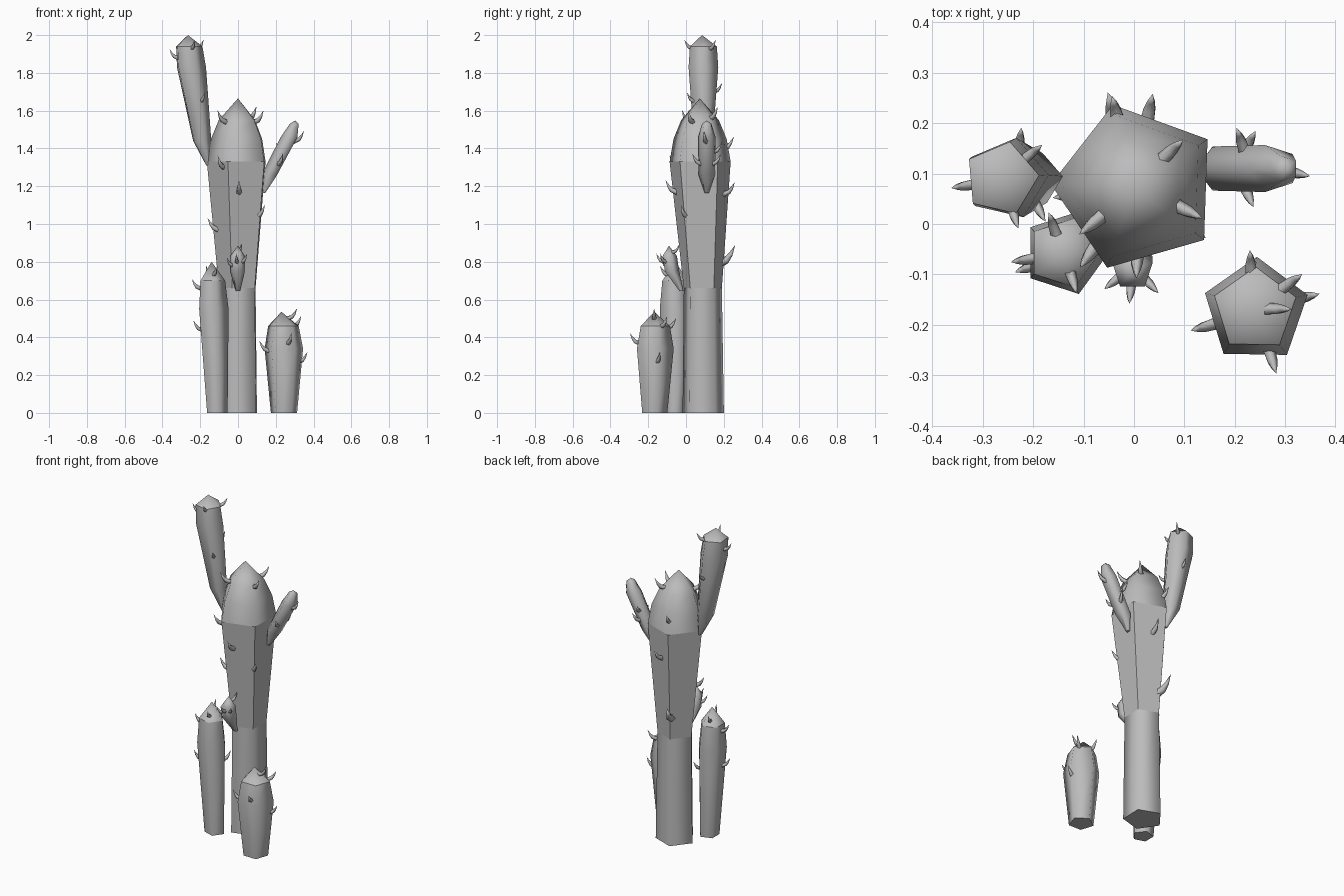
import bpy, bmesh
from math import sin, cos, radians
from mathutils import Vector

cube = bpy.data.objects.get("Cube")
if cube:
    bpy.data.objects.remove(cube, do_unlink=True)

GREY = (0.5, 0.5, 0.5, 1)
mat = bpy.data.materials.new("plain grey")
mat.use_nodes = True
mat.diffuse_color = GREY
mat.node_tree.nodes["Principled BSDF"].inputs["Base Color"].default_value = GREY


def finish(bm, name):
    bmesh.ops.recalc_face_normals(bm, faces=bm.faces)
    mesh = bpy.data.meshes.new(name)
    bm.to_mesh(mesh)
    bm.free()
    mesh.materials.append(mat)
    bpy.context.collection.objects.link(bpy.data.objects.new(name, mesh))


def loft(bm, rings, tip, flat_bands=(), sharp_rings=()):
    """Skin rings of points, cap the start and close the end on a tip."""
    loops = [[bm.verts.new(p) for p in ring] for ring in rings]
    n = len(loops[0])
    bm.faces.new(loops[0])
    for k, (a, b) in enumerate(zip(loops, loops[1:])):
        for i in range(n):
            j = (i + 1) % n
            f = bm.faces.new((a[i], a[j], b[j], b[i]))
            f.smooth = k not in flat_bands
    end = bm.verts.new(tip)
    for i in range(n):
        bm.faces.new((loops[-1][i], loops[-1][(i + 1) % n], end)).smooth = True
    for k in sharp_rings:
        for i in range(n):
            bm.edges.get((loops[k][i], loops[k][(i + 1) % n])).smooth = False


def stem(name, phase, profile, tip, **style):
    """Five-sided stem; each profile row is x, y, z, radius."""
    bm = bmesh.new()
    rings = []
    for x, y, z, r in profile:
        angles = [radians(phase + 72 * i) for i in range(5)]
        rings.append([(x + r * cos(a), y + r * sin(a), z) for a in angles])
    loft(bm, rings, tip, **style)
    finish(bm, name)


def section(profile, tip, z):
    rows = list(profile) + [(*tip, 0)]
    for a, b in zip(rows, rows[1:]):
        if a[2] <= z <= b[2]:
            t = (z - a[2]) / (b[2] - a[2])
            return Vector(a).lerp(Vector(b), t)


def spikes(name, profile, tip, places, size=1.0):
    """Upward-curving thorns, each placed by compass angle and height."""
    bm = bmesh.new()
    up = Vector((0, 0, 1))
    for angle, z in places:
        x, y, _, r = section(profile, tip, z)
        out = Vector((cos(radians(angle)), sin(radians(angle)), 0))
        side = up.cross(out)
        root = Vector((x, y, z)) + out * r * 0.86
        rings = []
        for o, h, w, lean in ((-0.015, -0.005, 0.016, 10), (0.02, 0.01, 0.013, 35), (0.036, 0.03, 0.008, 50)):
            normal = up * cos(radians(lean)) - out * sin(radians(lean))
            c = root + (out * o + up * h) * size
            rings.append([c + (side * cos(radians(q)) + normal * sin(radians(q))) * w * size
                          for q in range(0, 360, 72)])
        loft(bm, rings, root + (out * 0.052 + up * 0.062) * size)
    finish(bm, name)


# Main trunk: faceted shaft under a smooth pointed crown
trunk = [(0.005, 0.09, 0, 0.115), (0.005, 0.088, 0.66, 0.106), (0.005, 0.073, 1.33, 0.17),
         (0.005, 0.073, 1.45, 0.148), (0.003, 0.073, 1.55, 0.105)]
trunk_tip = (0, 0.073, 1.665)
stem("trunk", 34, trunk, trunk_tip, flat_bands=(1,), sharp_rings=(2,))
spikes("trunk_spikes", trunk, trunk_tip,
       [(-140, 1.54), (-25, 1.54), (45, 1.56), (105, 1.4), (-125, 1.3), (-90, 1.17),
        (80, 1.16), (-38, 1.04), (-170, 0.97)])
spikes("trunk_back_spike", trunk, trunk_tip, [(108, 0.79)], 1.6)

# Short stems standing on the ground
tall = [(-0.115, -0.06, 0, 0.06), (-0.136, -0.057, 0.55, 0.086), (-0.14, -0.057, 0.7, 0.072)]
tall_tip = (-0.14, -0.057, 0.8)
stem("right_ground_stem", 0, tall, tall_tip, sharp_rings=(2,))
spikes("right_ground_stem_spikes", tall, tall_tip,
       [(190, 0.66), (200, 0.44), (110, 0.73), (-72, 0.73), (60, 0.43)], 0.8)

small = [(0.243, -0.172, 0, 0.073), (0.242, -0.172, 0.34, 0.107), (0.24, -0.17, 0.46, 0.085)]
small_tip = (0.23, -0.168, 0.535)
stem("left_ground_stem", 17, small, small_tip, sharp_rings=(2,))
spikes("left_ground_stem_spikes", small, small_tip,
       [(95, 0.45), (37, 0.46), (-72, 0.37), (-163, 0.33), (0, 0.5), (15, 0.27)], 0.85)

# Arms growing from the trunk
big = [(-0.158, 0.085, 1.31, 0.012), (-0.193, 0.09, 1.44, 0.052),
       (-0.252, 0.09, 1.83, 0.083), (-0.263, 0.09, 1.94, 0.075)]
big_tip = (-0.265, 0.085, 2.0)
stem("right_arm", 5, big, big_tip, sharp_rings=(3,))
spikes("right_arm_spikes", big, big_tip,
       [(190, 1.88), (40, 1.93), (-60, 1.65), (85, 1.7), (-72, 1.93)], 0.75)

thin = [(0.135, 0.11, 1.165, 0.012), (0.17, 0.11, 1.26, 0.046),
        (0.275, 0.11, 1.46, 0.049), (0.3, 0.11, 1.53, 0.026)]
thin_tip = (0.303, 0.11, 1.548)
stem("left_arm", 36, thin, thin_tip)
spikes("left_arm_spikes", thin, thin_tip,
       [(-10, 1.44), (62, 1.32), (-65, 1.32), (110, 1.38)], 0.85)

bud = [(0, -0.025, 0.645, 0.012), (-0.003, -0.078, 0.75, 0.042), (-0.003, -0.09, 0.83, 0.042)]
bud_tip = (0, -0.09, 0.885)
stem("front_arm", 18, bud, bud_tip)
spikes("front_arm_spikes", bud, bud_tip,
       [(-140, 0.78), (-45, 0.8), (70, 0.85), (-95, 0.8)], 0.7)
